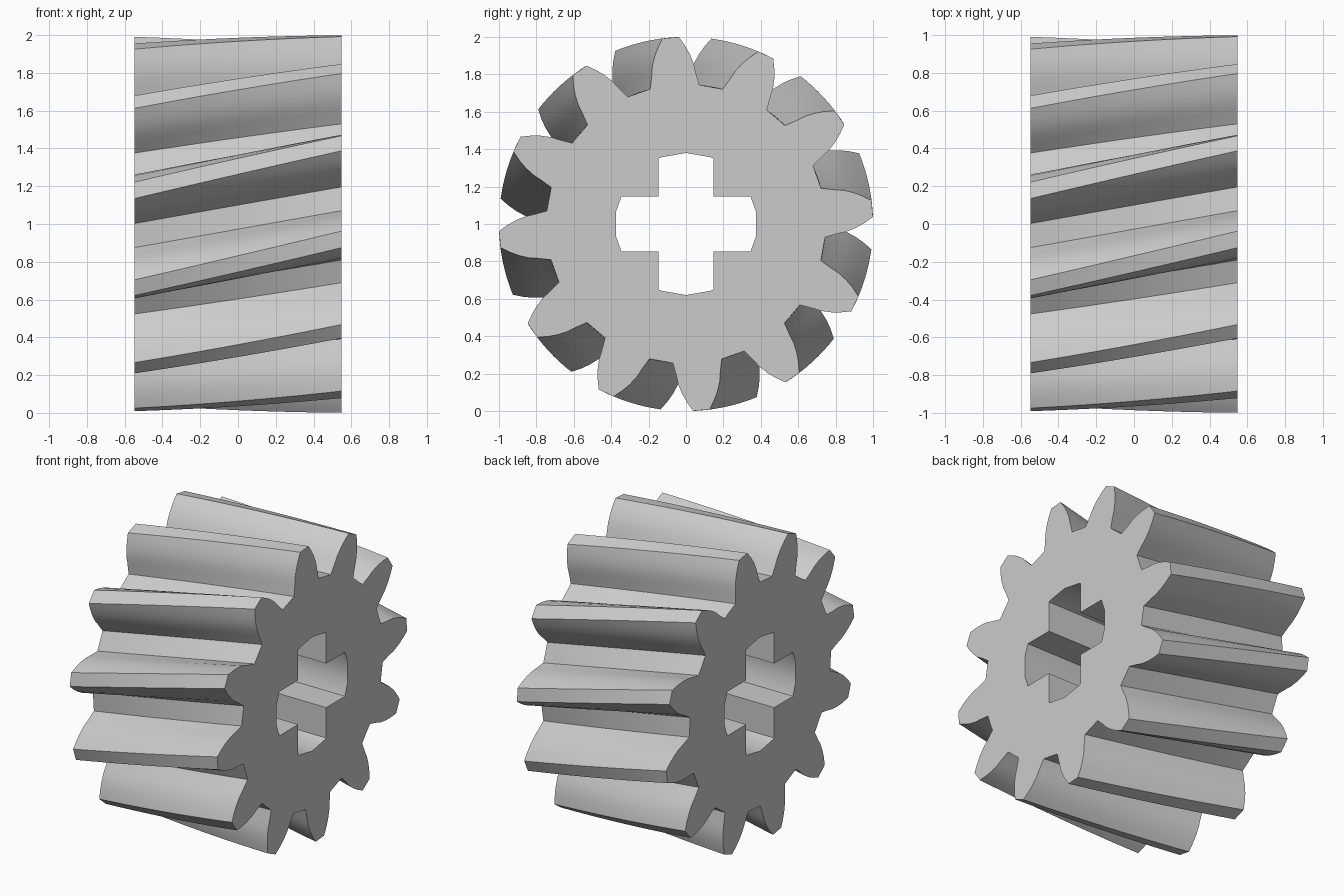
import bpy
import bmesh
from math import sin, cos, tan, acos, radians, sqrt, pi, tau
from mathutils import Vector

if "Cube" in bpy.data.objects:
    bpy.data.objects.remove(bpy.data.objects["Cube"])

TEETH, STEPS = 12, 16
HALF_LEN = 0.547
TIP_R, PITCH_R, BASE_R, ROOT_R = 1.0, 0.857, 0.805, 0.747
START, TWIST = radians(4.7), radians(15)
CENTRE_Z = 1.0


def involute(r):
    a = acos(min(1, BASE_R / r))
    return tan(a) - a


def flank_angle(r):
    return pi / (2 * TEETH) + involute(PITCH_R) - involute(r)


# Tooth outline: involute flanks down to a straight root
flank = [(ROOT_R, radians(10.1))]
flank += [(r, flank_angle(r)) for r in (0.815, 0.86, 0.91, 0.955, TIP_R)]
tooth = [(r, -a) for r, a in flank] + [(r, a) for r, a in reversed(flank)]


def gear_profile(turn):
    pts = []
    for i in range(TEETH):
        base = START + turn + i * tau / TEETH
        pts += [(r * cos(base + a), r * sin(base + a)) for r, a in tooth]
    return pts


# Cross-shaped bore with faceted round arm ends
arm = 0.147
quarter = [(0.374, 0.066), (0.345, arm), (arm, arm), (arm, 0.35), (0.13, 0.357)]
upper = quarter + [(0, 0.38)] + [(-y, z) for y, z in reversed(quarter)]
bore = upper + [(-y, -z) for y, z in upper]

bm = bmesh.new()


def ring(x, pts):
    return [bm.verts.new((x, y, CENTRE_Z + z)) for y, z in pts]


def bridge(a, b):
    n = len(a)
    for i in range(n):
        j = (i + 1) % n
        bm.faces.new((a[i], a[j], b[j], b[i]))


# Twisted outer wall and straight bore wall
rings = []
for s in range(STEPS + 1):
    t = s / STEPS
    rings.append(ring(HALF_LEN * (1 - 2 * t), gear_profile(TWIST * t)))
for a, b in zip(rings, rings[1:]):
    bridge(a, b)
bore_rings = [ring(x, bore) for x in (HALF_LEN, -HALF_LEN)]
bridge(bore_rings[1], bore_rings[0])

# Flat end faces around the bore
for outer, inner in ((rings[0], bore_rings[0]), (rings[-1], bore_rings[1])):
    edges = [bm.edges.get((l[i - 1], l[i])) for l in (outer, inner) for i in range(len(l))]
    bmesh.ops.triangle_fill(bm, edges=edges, use_beauty=True, use_dissolve=False)
bmesh.ops.recalc_face_normals(bm, faces=bm.faces[:])

mesh = bpy.data.meshes.new("helical_gear")
bm.to_mesh(mesh)
bm.free()
gear = bpy.data.objects.new("helical_gear", mesh)
bpy.context.collection.objects.link(gear)

# Plain grey material
grey = bpy.data.materials.new("light grey")
grey.use_nodes = True
colour = (0.6, 0.6, 0.6, 1)
grey.diffuse_color = colour
grey.node_tree.nodes["Principled BSDF"].inputs["Base Color"].default_value = colour
mesh.materials.append(grey)

bpy.ops.object.select_all(action="DESELECT")
gear.select_set(True)
bpy.context.view_layer.objects.active = gear
bpy.ops.object.shade_smooth_by_angle(angle=radians(25))
